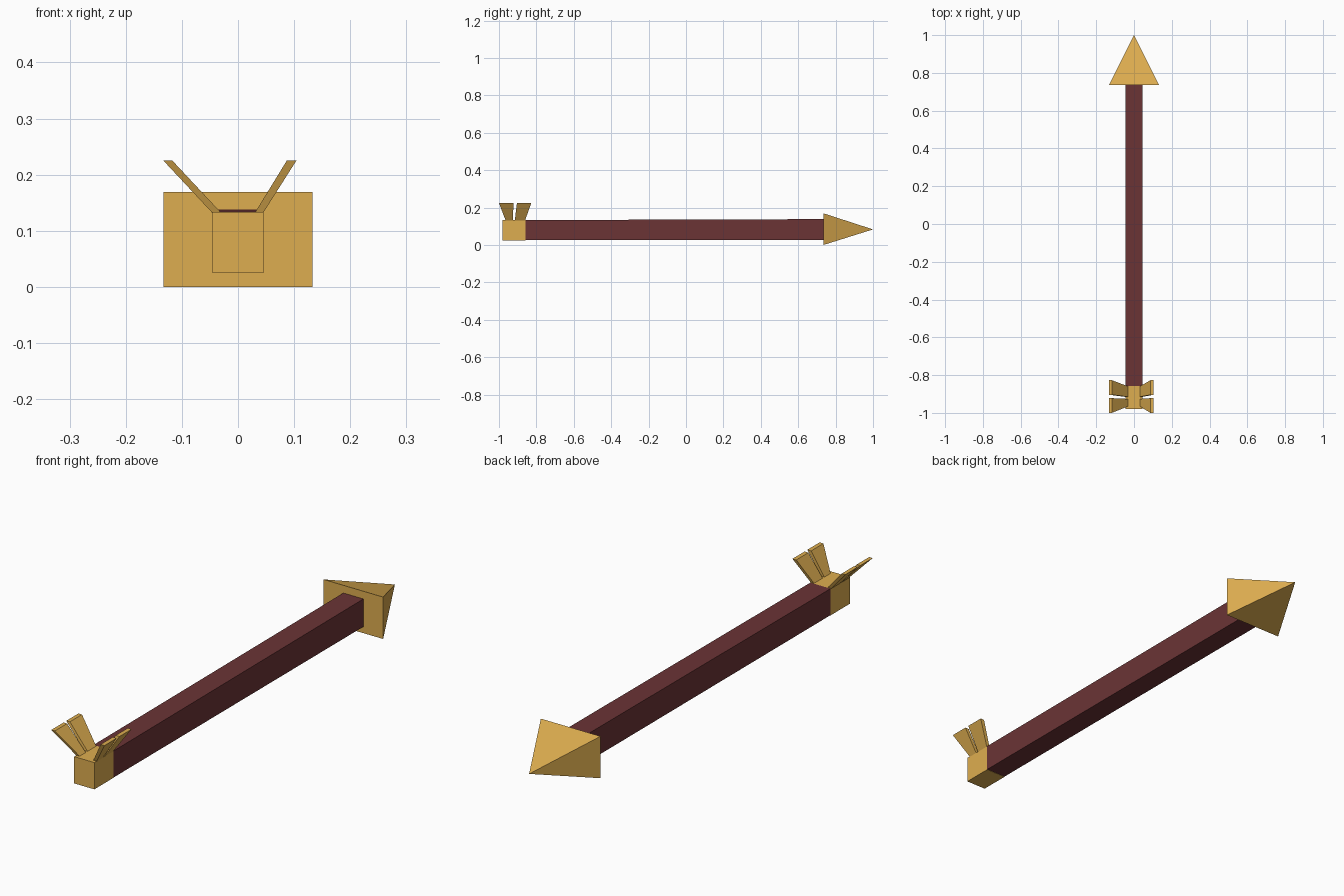
import bpy, bmesh

if "Cube" in bpy.data.objects:
    bpy.data.objects.remove(bpy.data.objects["Cube"])


def material(name, rgb):
    m = bpy.data.materials.new(name)
    m.diffuse_color = (*rgb, 1)
    m.use_nodes = True
    m.node_tree.nodes["Principled BSDF"].inputs["Base Color"].default_value = m.diffuse_color
    return m


GOLD = material("gold", (0.73, 0.42, 0.08))
WOOD = material("dark_red_wood", (0.147, 0.034, 0.036))


def hull(name, points, mat):
    """Flat-faced convex solid around a few corner points."""
    bm = bmesh.new()
    for p in points:
        bm.verts.new(p)
    bmesh.ops.convex_hull(bm, input=bm.verts)
    bmesh.ops.dissolve_limit(bm, angle_limit=0.01, verts=bm.verts, edges=bm.edges)
    bmesh.ops.recalc_face_normals(bm, faces=bm.faces)
    mesh = bpy.data.meshes.new(name)
    bm.to_mesh(mesh)
    bm.free()
    mesh.materials.append(mat)
    obj = bpy.data.objects.new(name, mesh)
    bpy.context.collection.objects.link(obj)
    return obj


def rect(y, x, z0, z1):
    return [(sx * x, y, z) for sx in (-1, 1) for z in (z0, z1)]


# Arrow head: four-sided pyramid
hull("arrow_head", rect(0.735, 0.133, 0.0, 0.169) + [(0, 1.0, 0.083)], GOLD)

# Shaft, rising very slightly toward the head
hull("shaft", rect(-0.857, 0.045, 0.026, 0.133) + rect(0.735, 0.045, 0.026, 0.138), WOOD)

# Nock block at the tail
hull("nock", rect(-0.98, 0.045, 0.025, 0.133) + rect(-0.857, 0.045, 0.025, 0.133), GOLD)

# Feathers: (bottom y range, top y range) for the rear and front pairs
SPANS = {"rear": ((-0.965, -0.926), (-1.0, -0.922)),
         "front": ((-0.915, -0.86), (-0.904, -0.827))}
# Bottom and top x ranges; the left side flares a bit wider
SIDES = {"left": ((-0.046, -0.030), (-0.133, -0.117)),
         "right": ((0.030, 0.045), (0.087, 0.104))}
for row, (yb, yt) in SPANS.items():
    for side, (xb, xt) in SIDES.items():
        pts = [(x, y, 0.132) for x in xb for y in yb]
        pts += [(x, y, 0.225) for x in xt for y in yt]
        hull(f"feather_{row}_{side}", pts, GOLD)
